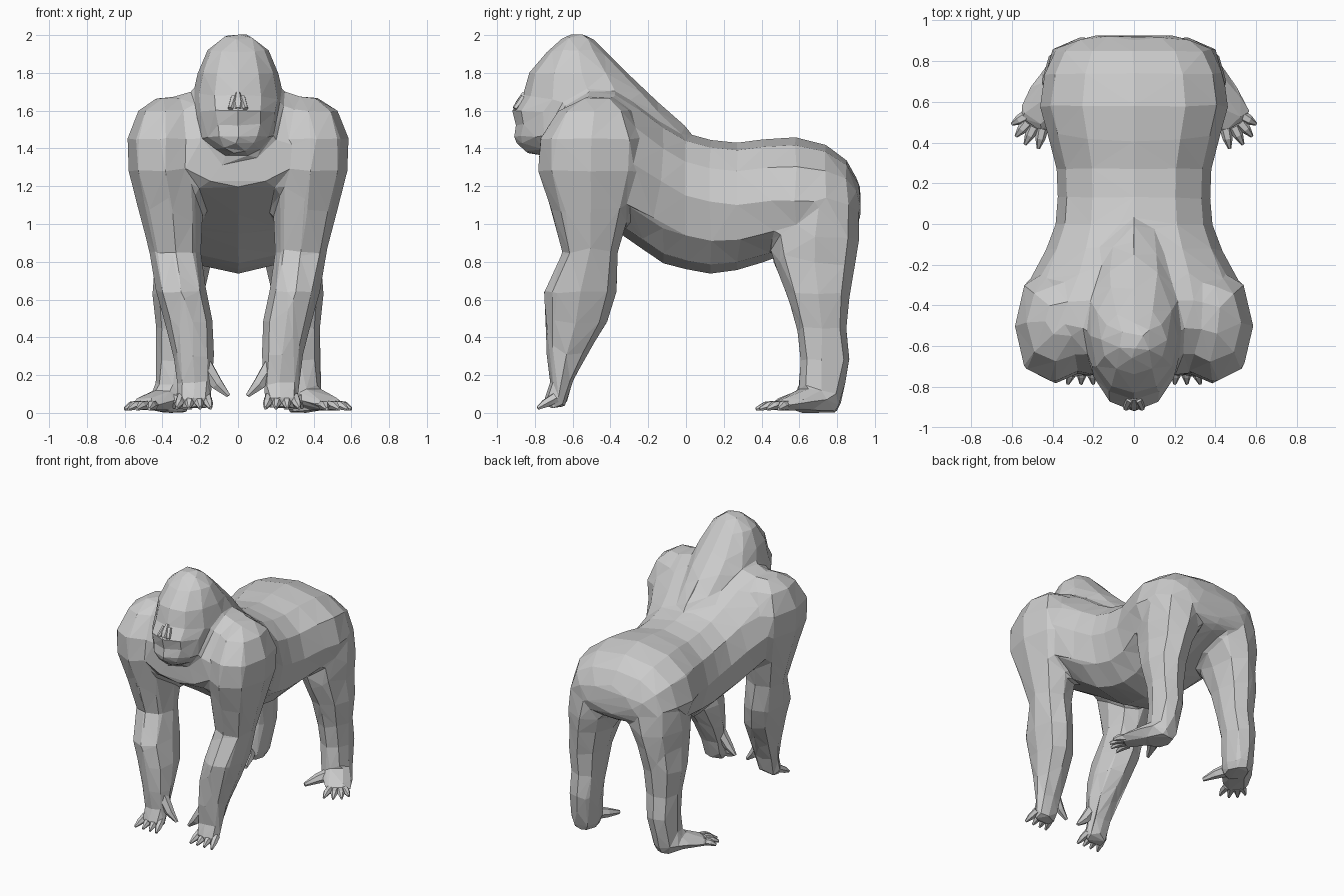
import bpy, bmesh, math
from mathutils import Vector

if "Cube" in bpy.data.objects:
    bpy.data.objects.remove(bpy.data.objects["Cube"])


def loft(name, rings, mirror=False):
    """Skin a list of equal-length rings, cap the ends, optionally mirror in x."""
    bm = bmesh.new()
    for s in ((1, -1) if mirror else (1,)):
        vs = [[bm.verts.new((p[0] * s, p[1], p[2])) for p in r] for r in rings]
        n = len(vs[0])
        for a, b in zip(vs, vs[1:]):
            for i in range(n):
                j = (i + 1) % n
                bm.faces.new((a[i], a[j], b[j], b[i]))
        bm.faces.new(vs[0][::-1])
        bm.faces.new(vs[-1])
    bmesh.ops.triangulate(bm, faces=bm.faces[:])
    bmesh.ops.recalc_face_normals(bm, faces=bm.faces[:])
    me = bpy.data.meshes.new(name)
    bm.to_mesh(me)
    bm.free()
    ob = bpy.data.objects.new(name, me)
    bpy.context.collection.objects.link(ob)
    return ob


def section(a0, a1, b0, b1, n, p, bmid=None):
    """Superellipse filling a box; bmid shifts where it is widest."""
    am, ha = (a0 + a1) / 2, (a1 - a0) / 2
    mid = (b0 + b1) / 2 if bmid is None else bmid
    out = []
    for i in range(n):
        t = 2 * math.pi * i / n
        c, s = math.cos(t), math.sin(t)
        a = am + ha * math.copysign(abs(c) ** p, c)
        b = mid + (b1 - mid if s > 0 else mid - b0) * math.copysign(abs(s) ** p, s)
        out.append((a, b))
    return out


def limb(name, rows, n=8, p=0.85):
    """Horizontal sections: z, x0, x1, y0, y1."""
    return loft(name, [[(a, b, z) for a, b in section(x0, x1, y0, y1, n, p)]
                       for z, x0, x1, y0, y1 in rows], True)


def tube(name, pts, n=6, mirror=True):
    """Tapered strand: x, y, z, half width, half height."""
    rings = []
    d = Vector(pts[-1][:3]) - Vector(pts[0][:3])
    side = d.cross(Vector((0, 0, 1))).normalized()
    up = side.cross(d).normalized()
    for x, y, z, w, h in pts:
        rings.append([Vector((x, y, z)) + side * a + up * b
                      for a, b in section(-w, w, -h, h, n, 1)])
    return loft(name, rings, mirror)


# Torso: y, bottom, top, half width, height of widest point
torso = [(.925, 1.04, 1.19, .2, 1.12), (.9, .99, 1.25, .3, 1.12),
         (.85, .96, 1.34, .385, 1.12), (.74, .92, 1.42, .44, 1.12),
         (.58, .86, 1.46, .465, 1.12),
         (.42, .8, 1.45, .42, 1.12), (.27, .755, 1.43, .38, 1.1),
         (.13, .735, 1.445, .375, 1.12), (0, .76, 1.48, .385, 1.15),
         (-.12, .79, 1.55, .43, 1.22),
         (-.25, .88, 1.65, .5, 1.3), (-.38, .97, 1.73, .55, 1.38),
         (-.5, 1.05, 1.73, .55, 1.42), (-.63, 1.13, 1.66, .48, 1.4),
         (-.74, 1.2, 1.48, .27, 1.36)]
body = [loft("torso", [[(a, y, b) for a, b in section(-w, w, z0, z1, 12, .88, m)]
                       for y, z0, z1, w, m in torso])]

# Head and sloping nape: z, front y, back y, half width, y of widest point
head = [(1.37, -.835, -.55, .08, -.7), (1.41, -.89, -.3, .14, -.68),
        (1.46, -.915, .04, .2, -.65), (1.52, -.9, .0, .22, -.6),
        (1.6, -.925, -.1, .235, -.55), (1.68, -.865, -.18, .24, -.52),
        (1.8, -.835, -.31, .215, -.55), (1.92, -.73, -.43, .165, -.57),
        (1.98, -.66, -.49, .1, -.57), (2.005, -.61, -.52, .05, -.56)]
body.append(loft("head", [[(a, b, z) for a, b in section(-w, w, y0, y1, 12, .95, m)]
                          for z, y0, y1, w, m in head]))

# Arms with heavy shoulders
body.append(limb("arm", [
    (1.67, .28, .43, -.55, -.38), (1.6, .22, .53, -.68, -.29),
    (1.45, .2, .588, -.78, -.22), (1.28, .185, .58, -.785, -.22),
    (1.1, .185, .535, -.725, -.285), (.85, .195, .47, -.655, -.36),
    (.64, .165, .435, -.755, -.365), (.48, .13, .39, -.75, -.415),
    (.3, .125, .345, -.74, -.525), (.16, .135, .325, -.72, -.6),
    (.07, .135, .325, -.755, -.625), (.02, .16, .31, -.735, -.65)]))

# Hind legs with thighs
body.append(limb("hind_leg", [
    (1.28, .15, .38, .55, .8), (1.1, .03, .44, .48, .915),
    (.93, .07, .45, .445, .92), (.8, .14, .44, .46, .9),
    (.63, .18, .455, .53, .87), (.45, .2, .435, .585, .85),
    (.28, .22, .435, .605, .87), (.15, .24, .44, .595, .845),
    (.05, .25, .445, .58, .825), (.0, .27, .42, .6, .8)]))

# Feet turned outward
body.append(tube("foot", [(.34, .74, .075, .105, .075), (.42, .61, .065, .115, .06),
                          (.51, .49, .04, .09, .035)]))

# Fuse the masses into one low-poly skin
bpy.ops.object.select_all(action='DESELECT')
for ob in body:
    ob.select_set(True)
bpy.context.view_layer.objects.active = body[0]
bpy.ops.object.join()
skin = body[0]
skin.name = "body"
fuse = skin.modifiers.new("fuse", 'REMESH')
fuse.mode, fuse.voxel_size = 'VOXEL', .016
soften = skin.modifiers.new("soften", 'SMOOTH')
soften.factor, soften.iterations = .5, 14
facet = skin.modifiers.new("facet", 'DECIMATE')
facet.ratio = .012

# Nose and nostril wings
tube("nose", [(0, -.85, 1.69, .015, .02), (0, -.885, 1.64, .03, .02),
              (0, -.905, 1.61, .02, .015)], mirror=False)
tube("nostril_wing", [(.02, -.86, 1.67, .02, .02), (.04, -.905, 1.61, .015, .015)])

# Fingers and thumb
for i, (x, tip) in enumerate([(.165, .145), (.21, .2), (.255, .26), (.3, .325)]):
    tube(f"finger_{i + 1}", [(x, -.69, .08, .026, .03),
                             ((x + tip) / 2, -.745, .05, .024, .024),
                             (tip, -.785, .025, .008, .01)])
tube("thumb", [(.175, -.66, .25, .04, .045), (.11, -.67, .15, .03, .035),
               (.05, -.67, .09, .01, .012)])

# Toes
toes = [(.53, .53, .6, .49), (.52, .5, .58, .43),
        (.49, .48, .535, .39), (.45, .47, .47, .37)]
for i, (x, y, tx, ty) in enumerate(toes):
    tube(f"toe_{i + 1}", [(x, y, .04, .03, .028),
                          ((x + tx) / 2, (y + ty) / 2, .038, .025, .024),
                          (tx, ty, .02, .008, .01)])
tube("big_toe", [(.35, .64, .07, .05, .05), (.29, .54, .05, .035, .035),
                 (.25, .45, .03, .012, .015)])
